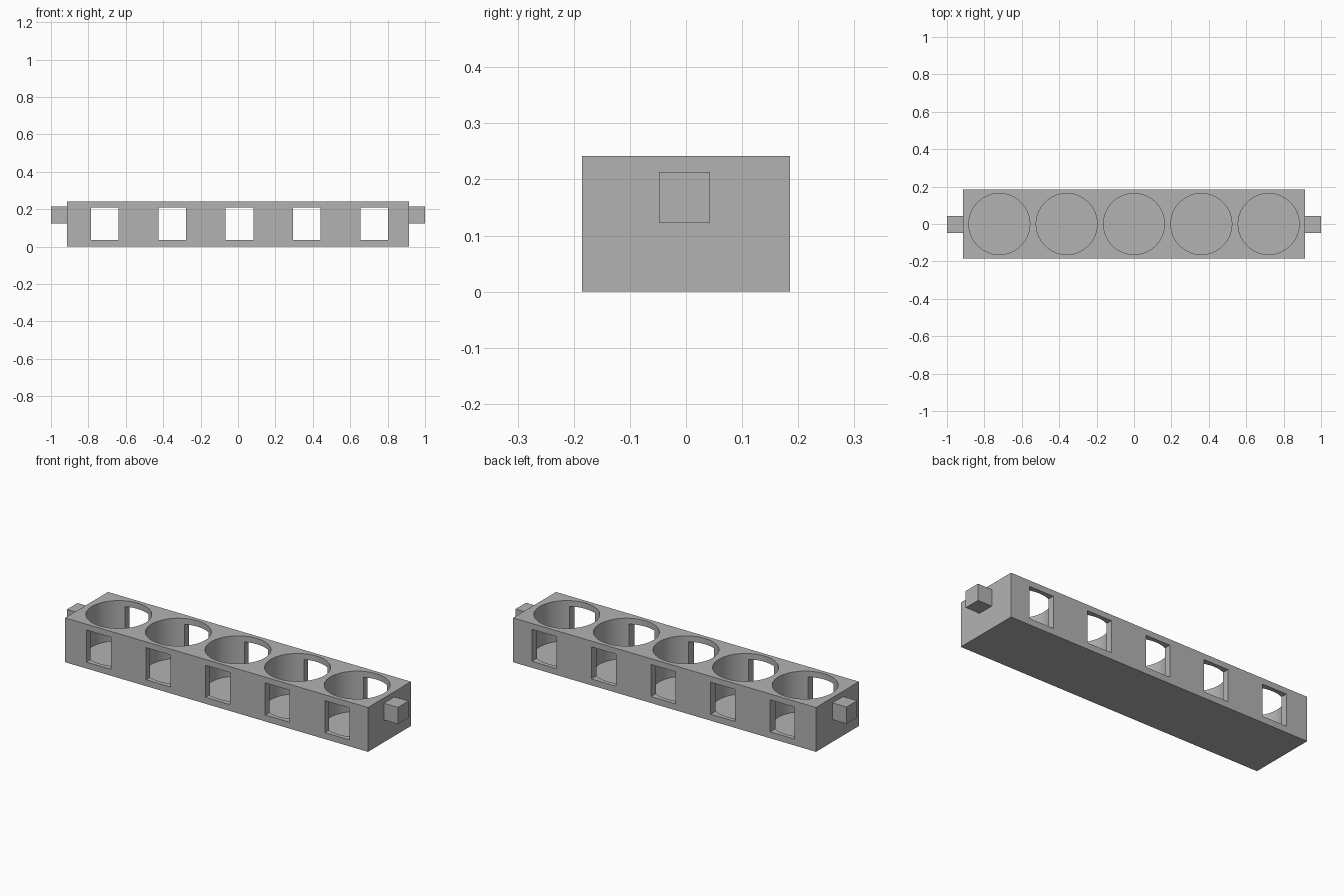
import bpy
import bmesh
from mathutils import Matrix, Vector

default = bpy.data.objects.get("Cube")
if default:
    bpy.data.objects.remove(default)

PITCH = 0.36
HALF_X, HALF_Y, HEIGHT = 0.915, 0.185, 0.242
FLOOR, RADIUS = 0.022, 0.163

grey = bpy.data.materials.new("plain grey")
grey.use_nodes = True
grey.diffuse_color = (0.45, 0.45, 0.45, 1)
grey.node_tree.nodes["Principled BSDF"].inputs["Base Color"].default_value = grey.diffuse_color


def add_box(bm, low, high):
    low, high = Vector(low), Vector(high)
    matrix = Matrix.Translation((low + high) / 2) @ Matrix.Diagonal((*(high - low), 1))
    bmesh.ops.create_cube(bm, size=1, matrix=matrix)


def make_object(name, bm):
    mesh = bpy.data.meshes.new(name)
    bm.to_mesh(mesh)
    bm.free()
    mesh.materials.append(grey)
    obj = bpy.data.objects.new(name, mesh)
    bpy.context.collection.objects.link(obj)
    return obj


def cut(obj, cutter):
    cutter.hide_render = True
    mod = obj.modifiers.new("cut", "BOOLEAN")
    mod.operation = "DIFFERENCE"
    mod.solver = "EXACT"
    mod.object = cutter
    bpy.context.view_layer.objects.active = obj
    bpy.ops.object.modifier_apply(modifier=mod.name)
    bpy.data.objects.remove(cutter)


# Rack body
bm = bmesh.new()
add_box(bm, (-HALF_X, -HALF_Y, 0), (HALF_X, HALF_Y, HEIGHT))
rack = make_object("rack_body", bm)

# Round wells open at the top, and windows through both long walls
wells, windows = bmesh.new(), bmesh.new()
for i in range(-2, 3):
    x = i * PITCH
    depth = 0.3
    bmesh.ops.create_cone(wells, cap_ends=True, segments=80, radius1=RADIUS, radius2=RADIUS,
                          depth=depth, matrix=Matrix.Translation((x, 0, FLOOR + depth / 2)))
    x += 0.008
    add_box(windows, (x - 0.074, -0.3, 0.035), (x + 0.074, 0.3, 0.21))
cut(rack, make_object("well_cutter", wells))
cut(rack, make_object("window_cutter", windows))

bpy.ops.object.select_all(action="DESELECT")
rack.select_set(True)
bpy.context.view_layer.objects.active = rack
bpy.ops.object.shade_smooth_by_angle(angle=0.5)

# Square end pegs
for name, side in (("left_peg", 1), ("right_peg", -1)):
    bm = bmesh.new()
    ends = sorted((side * HALF_X, side))
    add_box(bm, (ends[0], -0.048, 0.122), (ends[1], 0.043, 0.213))
    make_object(name, bm)
